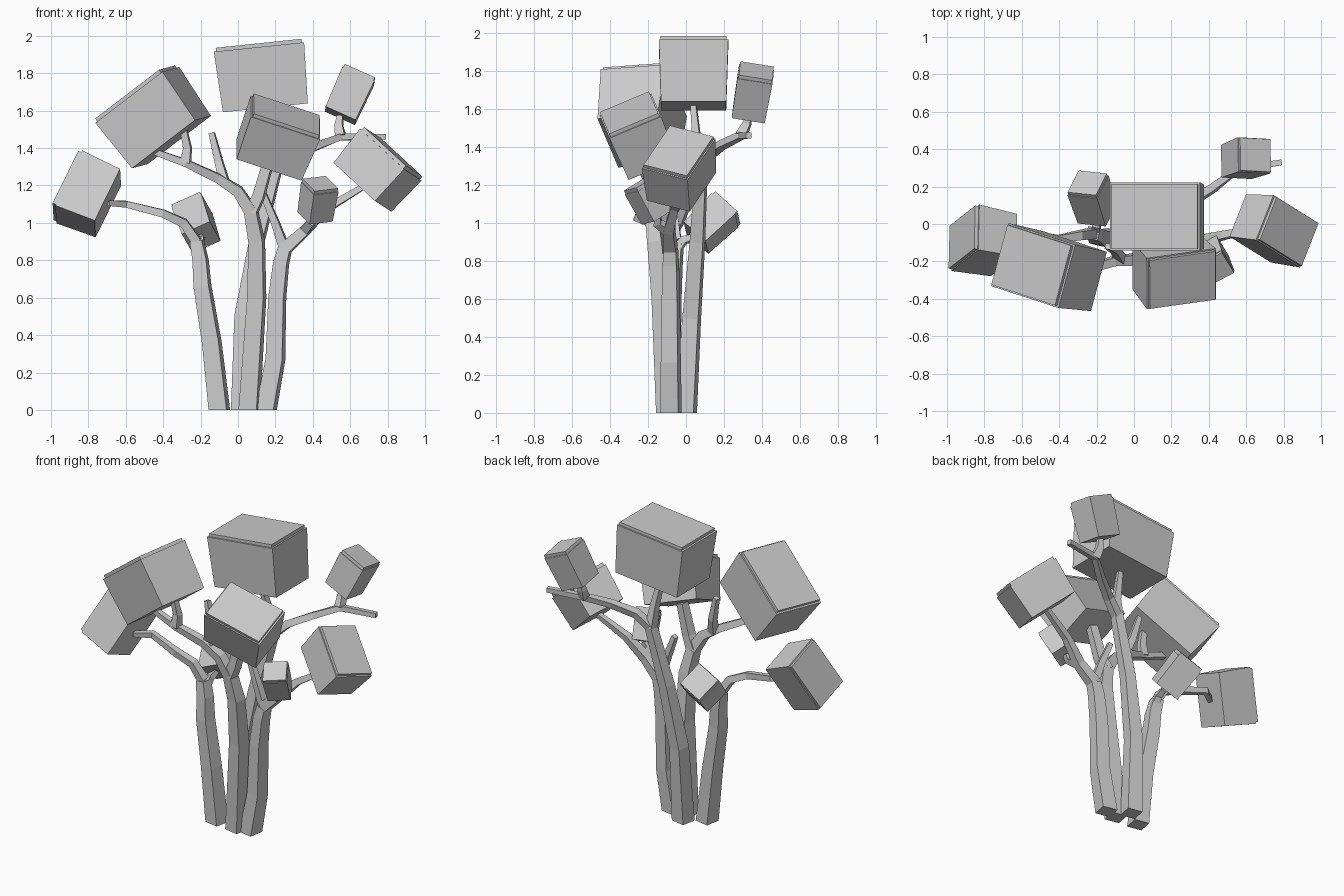
import bpy, bmesh
from math import radians
from mathutils import Vector, Euler

cube = bpy.data.objects.get("Cube")
if cube:
    bpy.data.objects.remove(cube, do_unlink=True)

shade = (.6, .6, .6, 1)
grey = bpy.data.materials.new("plain_grey")
grey.use_nodes = True
grey.diffuse_color = shade
grey.node_tree.nodes["Principled BSDF"].inputs["Base Color"].default_value = shade

CORNERS = ((-1, -1), (1, -1), (1, 1), (-1, 1))
UP = Vector((0, 0, 1))
GRAIN = Vector((.2, 1, 0))      # direction that limb sides line up with
WIDE = Vector((1.33, 1, .95))   # block proportions
TALL = Vector((1, 1, 1.35))
TRUNK, FORK, BRANCH, TIP = .049, .033, .026, .015   # limb half widths


def loft(name, rings):
    """Join a stack of four-sided rings into a closed solid."""
    bm = bmesh.new()
    rows = [[bm.verts.new(point) for point in ring] for ring in rings]
    for lower, upper in zip(rows, rows[1:]):
        for i in range(4):
            j = (i + 1) % 4
            bm.faces.new((lower[i], lower[j], upper[j], upper[i]))
    bm.faces.new(rows[0][::-1])
    bm.faces.new(rows[-1])
    bmesh.ops.recalc_face_normals(bm, faces=bm.faces)
    mesh = bpy.data.meshes.new(name)
    bm.to_mesh(mesh)
    bm.free()
    mesh.materials.append(grey)
    obj = bpy.data.objects.new(name, mesh)
    bpy.context.scene.collection.objects.link(obj)


def limb(name, start, end, *path):
    """Square limb along a path, its half width going from start to end."""
    points = [Vector(point) for point in path]
    last = len(points) - 1
    rings = []
    for i, point in enumerate(points):
        before = (point - points[i - 1]).normalized() if i else Vector()
        after = (points[i + 1] - point).normalized() if i < last else Vector()
        along = (before + after).normalized() if point.z else UP
        side = (GRAIN - along * GRAIN.dot(along)).normalized()
        other = along.cross(side)
        half = start + (end - start) * i / last
        rings.append([point + (side * a + other * b) * half for a, b in CORNERS])
    loft(name, rings)


def foliage(name, cap_centre, size, shape, tilt):
    """Tapered block with a thin inset cap; returns the centre of its underside."""
    cap_centre = Vector(cap_centre)
    turn = Euler([radians(angle) for angle in tilt]).to_matrix()
    width, length, depth = shape * size

    def ring(scale, down):
        return [cap_centre + turn @ Vector((a * width * scale / 2, b * length * scale / 2, -down))
                for a, b in CORNERS]

    lip = .02
    loft(name, [ring(.94, depth), ring(1, lip), ring(.95, lip), ring(.95, 0)])
    return cap_centre - turn @ (UP * depth)


# Foliage blocks, keeping the underside where a limb meets each one
top_base = foliage("foliage_top", (.11, .04, 1.96), .365, WIDE, (0, -6, 0))
upper_base = foliage("foliage_left_upper", (-.55, -.22, 1.7), .35, WIDE, (5, -36, -18))
front_base = foliage("foliage_front", (.26, -.3, 1.58), .295, WIDE, (24, 18, 8))
right_base = foliage("foliage_right", (.83, -.04, 1.38), .265, WIDE, (-17, 38, -32))
far_base = foliage("foliage_left_lower", (-.92, -.07, 1.2), .26, WIDE, (-44, -58, 38))
back_base = foliage("foliage_back_right", (.65, .37, 1.8), .187, TALL, (-10, 24, -3))
rear_base = foliage("foliage_back_left", (-.25, .22, 1.08), .175, TALL, (-43, -24, -6))
small_base = foliage("foliage_front_small", (.44, -.24, 1.21), .15, TALL, (28, -6, 28))

# Left trunk and its two branches
left_fork = (-.22, -.05, .9)
limb("left_trunk", TRUNK, FORK, (-.1, -.08, 0), (-.14, -.08, .36),
     (-.19, -.07, .66), (-.2, -.06, .8), left_fork)
limb("left_branch", BRANCH, TIP, left_fork, (-.29, -.06, 1),
     (-.4, -.08, 1.05), (-.6, -.04, 1.1), far_base)
limb("left_back_branch", BRANCH, TIP, (-.21, -.06, .85), (-.2, -.01, .91), rear_base)

# Back trunk, rising to the top block
back_fork = (.2, .08, 1.27)
back_crook = (.55, .29, 1.46)
limb("back_trunk", TRUNK, TIP, (.02, 0, 0), (.03, .03, .5),
     (.1, .06, .9), back_fork, (.19, .06, 1.4), top_base)
limb("back_branch", BRANCH, TIP, back_fork, (.29, .11, 1.35),
     (.42, .19, 1.41), back_crook, (.79, .33, 1.46))
limb("back_twig", BRANCH, TIP, back_crook, (.54, .32, 1.52), back_base)

# Front trunk, its forks and a bare stub
front_fork = (.07, -.18, 1.06)
front_crook = (-.28, -.25, 1.32)
limb("front_trunk", TRUNK, FORK, (.06, -.1, 0), (.1, -.13, .6), (.1, -.16, .9), front_fork)
limb("front_left_branch", FORK, TIP, front_fork, (0, -.19, 1.17),
     (-.11, -.2, 1.24), front_crook, (-.5, -.24, 1.4))
limb("front_left_twig", BRANCH, TIP, front_crook, (-.27, -.25, 1.4), (-.3, -.26, 1.55))
limb("front_left_stub", BRANCH, TIP, (-.07, -.19, 1.21), (-.1, -.14, 1.32), (-.14, -.12, 1.48))
limb("front_right_branch", FORK, BRANCH, front_fork, (.11, -.19, 1.14), front_base)

# Right trunk, its forks and a bare stub
right_fork = (.25, -.08, .86)
right_bend = (.36, -.09, .96)
limb("right_trunk", TRUNK, FORK, (.15, -.08, 0), (.2, -.08, .27),
     (.21, -.08, .6), (.23, -.08, .78), right_fork)
limb("right_branch", FORK, TIP, right_fork, right_bend, (.48, -.06, 1.08), right_base)
limb("right_twig", BRANCH, TIP, right_bend, (.39, -.15, 1), small_base)
limb("right_stub", BRANCH, TIP, right_fork, (.2, -.08, 1), (.13, -.07, 1.17))
